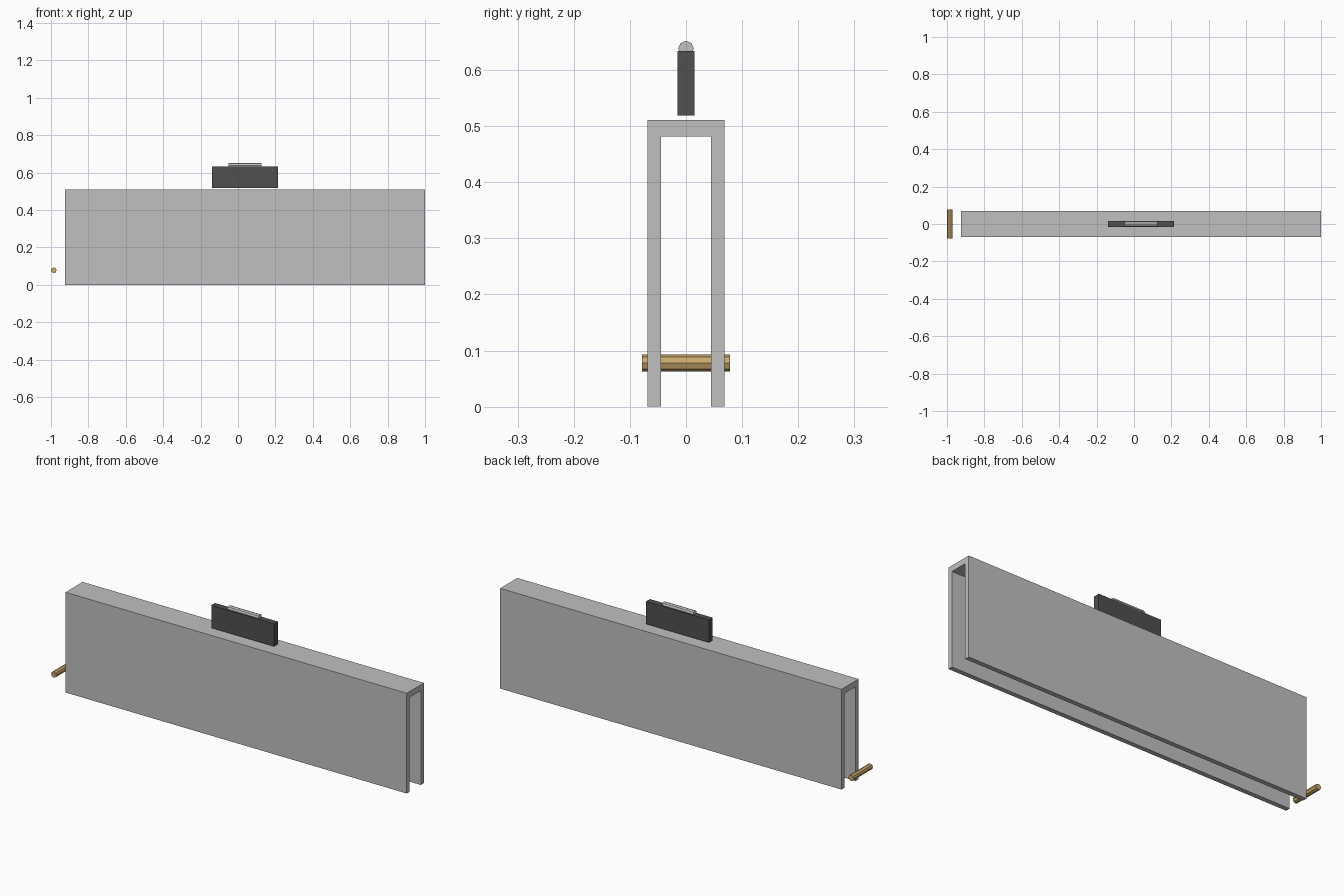
import bpy
import bmesh
from math import pi
from mathutils import Matrix

cube = bpy.data.objects.get("Cube")
if cube:
    bpy.data.objects.remove(cube, do_unlink=True)


def material(name, rgb):
    mat = bpy.data.materials.new(name)
    mat.use_nodes = True
    color = (*rgb, 1.0)
    mat.diffuse_color = color
    mat.node_tree.nodes["Principled BSDF"].inputs["Base Color"].default_value = color
    return mat


def finish(name, bm, mat):
    bmesh.ops.recalc_face_normals(bm, faces=bm.faces)
    mesh = bpy.data.meshes.new(name)
    bm.to_mesh(mesh)
    bm.free()
    mesh.materials.append(mat)
    obj = bpy.data.objects.new(name, mesh)
    bpy.context.collection.objects.link(obj)
    return obj


def extrude_x(name, profile, x0, x1, mat):
    """Extrude a (y, z) outline along x."""
    bm = bmesh.new()
    face = bm.faces.new([bm.verts.new((x0, y, z)) for y, z in profile])
    new = bmesh.ops.extrude_face_region(bm, geom=[face])["geom"]
    verts = [v for v in new if isinstance(v, bmesh.types.BMVert)]
    bmesh.ops.translate(bm, verts=verts, vec=(x1 - x0, 0, 0))
    return finish(name, bm, mat)


def rod(name, center, radius, length, axis, mat):
    """Eight-sided rod lying along x or y, with a corner on top."""
    bm = bmesh.new()
    turn = Matrix.Rotation(pi / 2, 4, "Y" if axis == "X" else "X")
    bmesh.ops.create_cone(bm, cap_ends=True, segments=8, radius1=radius,
                          radius2=radius, depth=length,
                          matrix=Matrix.Translation(center) @ turn)
    return finish(name, bm, mat)


steel = material("light grey steel", (0.53, 0.53, 0.53))
dark = material("dark grey", (0.08, 0.08, 0.08))
brass = material("brass", (0.58, 0.39, 0.15))

# Upside-down U channel
half, inner, top, ceiling = 0.069, 0.045, 0.511, 0.481
right_side = [(half, top), (half, 0), (inner, 0), (inner, ceiling)]
left_side = [(-y, z) for y, z in reversed(right_side)]
extrude_x("channel", right_side + left_side, -0.925, 1.0, steel)

# Block floating just above the channel
w, low, high = 0.0155, 0.519, 0.634
extrude_x("top_block", [(-w, low), (w, low), (w, high), (-w, high)],
          -0.14, 0.214, dark)

# Rod set into the block's top, and the cross pin at the open end
rod("top_rod", (0.037, 0, 0.638), 0.014, 0.175, "X", steel)
rod("cross_pin", (-0.985, 0, 0.078), 0.015, 0.156, "Y", brass)
